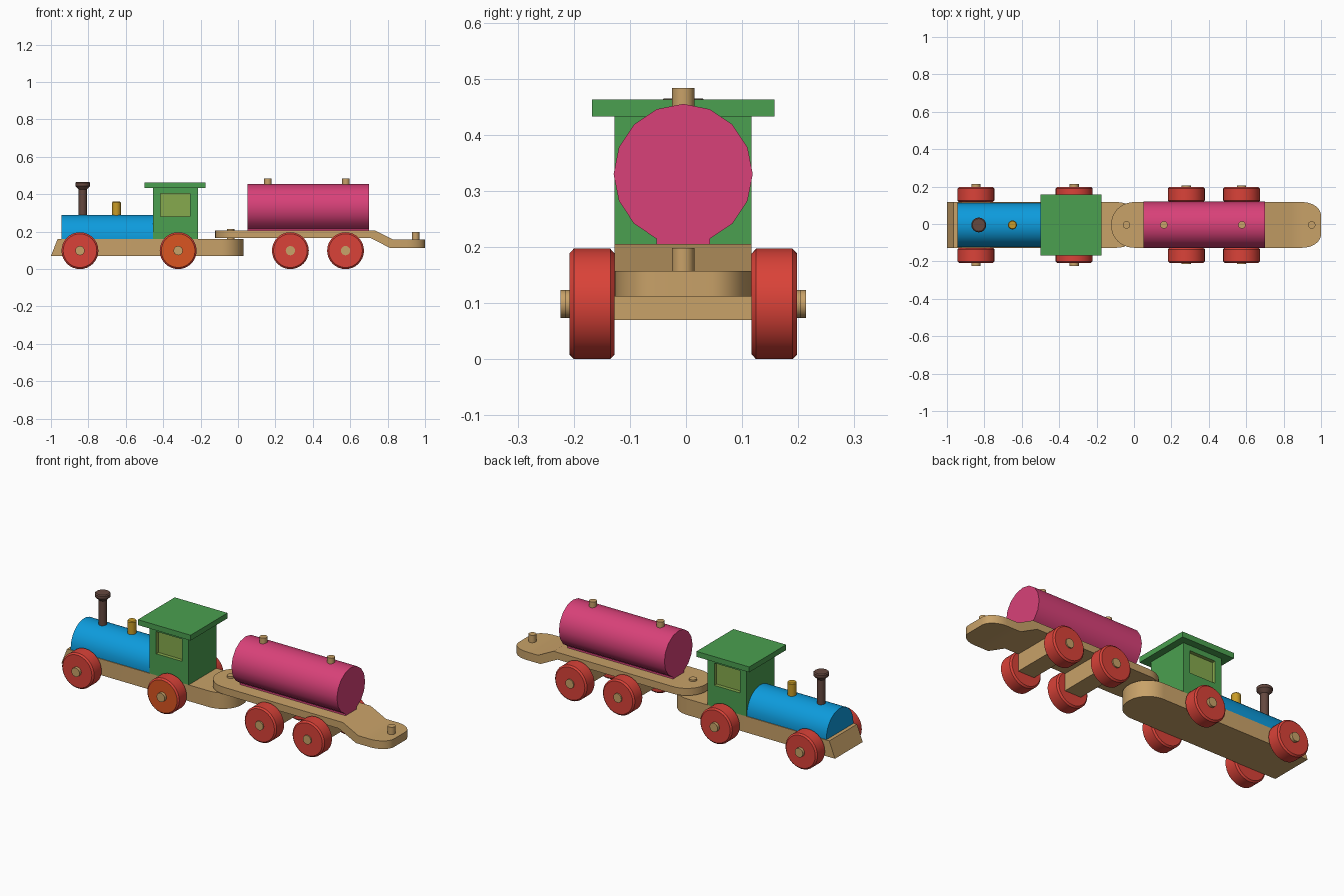
import bpy, bmesh
from math import sin, cos, pi, radians
from mathutils import Matrix, Vector

if "Cube" in bpy.data.objects:
    bpy.data.objects.remove(bpy.data.objects["Cube"], do_unlink=True)

YC = -0.005  # centre line of the train


def material(name, *rgb):
    m = bpy.data.materials.new(name)
    m.use_nodes = True
    m.diffuse_color = (*rgb, 1)
    m.node_tree.nodes["Principled BSDF"].inputs["Base Color"].default_value = (*rgb, 1)
    return m


wood = material("pale wood", 0.58, 0.36, 0.14)
red = material("wheel red", 0.70, 0.055, 0.04)
orange = material("orange red", 0.70, 0.09, 0.015)
blue = material("boiler blue", 0.004, 0.33, 0.72)
pink = material("tank pink", 0.69, 0.053, 0.19)
green = material("cab green", 0.07, 0.35, 0.08)
olive = material("window olive", 0.24, 0.40, 0.075)
brown = material("chimney brown", 0.13, 0.065, 0.05)
gold = material("dome gold", 0.58, 0.33, 0.02)


def finish(name, bm, *mats):
    bmesh.ops.recalc_face_normals(bm, faces=bm.faces)
    mesh = bpy.data.meshes.new(name)
    bm.to_mesh(mesh)
    bm.free()
    for m in mats:
        mesh.materials.append(m)
    ob = bpy.data.objects.new(name, mesh)
    bpy.context.collection.objects.link(ob)
    bpy.ops.object.select_all(action='DESELECT')
    ob.select_set(True)
    bpy.context.view_layer.objects.active = ob
    bpy.ops.object.shade_smooth_by_angle(angle=radians(35))
    return ob


def skin(bm, rings):
    """Join equal rings of points into a closed solid with flat ends."""
    rows = [[bm.verts.new(p) for p in ring] for ring in rings]
    n = len(rows[0])
    for a, b in zip(rows, rows[1:]):
        for i in range(n):
            j = (i + 1) % n
            bm.faces.new((a[i], a[j], b[j], b[i]))
    bm.faces.new(rows[0])
    bm.faces.new(rows[-1])


def turned(name, mat, profile, loc, axis='Z', sides=24):
    """Lathe a (radius, height) profile along Z or Y."""
    bm = bmesh.new()
    skin(bm, [[(r * cos(2 * pi * i / sides), r * sin(2 * pi * i / sides), h)
               for i in range(sides)] for r, h in profile])
    turn = Matrix.Rotation(pi / 2, 4, 'X') if axis == 'Y' else Matrix()
    bm.transform(Matrix.Translation(loc) @ turn)
    return finish(name, bm, mat)


def peg(name, mat, x, z0, z1, r):
    return turned(name, mat, [(r, z0), (r, z1)], (x, YC, 0), sides=16)


def box(name, mat, x0, x1, half, z0, z1):
    bm = bmesh.new()
    skin(bm, [[(x, YC - half, z0), (x, YC + half, z0), (x, YC + half, z1), (x, YC - half, z1)]
              for x in (x0, x1)])
    return finish(name, bm, mat)


def extruded(name, mat, section, x0, x1):
    bm = bmesh.new()
    skin(bm, [[(x, YC + y, z) for y, z in section] for x in (x0, x1)])
    return finish(name, bm, mat)


def plank(name, stations):
    """Wooden board from (bottom x, top x, half width, bottom z, top z) stations."""
    bm = bmesh.new()
    skin(bm, [[(xb, YC - w, zb), (xb, YC + w, zb), (xt, YC + w, zt), (xt, YC - w, zt)]
              for xb, xt, w, zb, zt in stations])
    return finish(name, bm, wood)


def round_end(x, depth, half, core, zb, zt, steps=10):
    """Stations that round a board off, ending 'depth' beyond x."""
    out = []
    for i in range(steps + 1):
        a = pi / 2 * i / steps
        px = x + depth * sin(a)
        out.append((px, px, core + (half - core) * cos(a), zb, zt))
    return out


HALF = 0.122

# Engine chassis with slanted nose and rounded tail
plank("engine_chassis", [(-1.0, -0.965, HALF, 0.07, 0.16)]
      + round_end(-0.09, 0.12, HALF, 0.006, 0.07, 0.16))

# Wagon deck: rounded front, step down to a rounded coupling tongue
plank("wagon_deck", round_end(0.0, -0.122, HALF, 0.006, 0.165, 0.205)[::-1]
      + [(0.71, 0.735, HALF, 0.165, 0.205), (0.815, 0.83, HALF, 0.112, 0.157)]
      + round_end(0.9, 0.1, HALF, 0.05, 0.112, 0.157))
for i, x in enumerate((0.28, 0.575)):
    box(f"axle_block_{i + 1}", wood, x - 0.05, x + 0.05, HALF, 0.07, 0.166)

# Half-round boiler, chimney and dome
arc = [(0.118 * cos(pi * i / 16), 0.17 + 0.12 * sin(pi * i / 16)) for i in range(17)]
extruded("boiler", blue, [(0.118, 0.158)] + arc + [(-0.118, 0.158)], -0.945, -0.455)
turned("chimney", brown, [(0.022, 0.28), (0.022, 0.425), (0.04, 0.445), (0.04, 0.46), (0.034, 0.465)],
       (-0.83, YC, 0), sides=16)
turned("steam_dome", gold, [(0.024, 0.28), (0.024, 0.355), (0.02, 0.36)], (-0.65, YC, 0), sides=16)

# Cab with a recessed window on each side
bm = bmesh.new()
skin(bm, [[(x, YC - HALF, 0.158), (x, YC + HALF, 0.158), (x, YC + HALF, 0.435), (x, YC - HALF, 0.435)]
          for x in (-0.455, -0.215)])
bmesh.ops.recalc_face_normals(bm, faces=bm.faces)
for side in [f for f in bm.faces if abs(f.normal.y) > 0.9]:
    inward = -side.normal.copy()
    mid = side.calc_center_median()
    bmesh.ops.inset_individual(bm, faces=[side], thickness=0.03)
    for v in side.verts:
        v.co.x = -0.415 if v.co.x < mid.x else -0.257
        v.co.z = 0.28 if v.co.z < mid.z else 0.404
    pane = bmesh.ops.extrude_discrete_faces(bm, faces=[side])["faces"][0]
    bmesh.ops.translate(bm, verts=pane.verts, vec=inward * 0.02)
    rim = list(pane.verts)
    # extruding a lone face leaves open jambs: wall them where needed
    pane.material_index = 1
    for v in rim:
        for f in v.link_faces:
            f.material_index = 1
finish("cab", bm, green, olive)
box("cab_roof", green, -0.5, -0.175, 0.1625, 0.433, 0.463)

# Sixteen-sided tank resting on a narrow saddle
ring = [(0.124 * sin(2 * pi * i / 16), 0.33 + 0.125 * cos(2 * pi * i / 16)) for i in range(16)]
ring[8:9] = [(0.048, 0.204), (-0.048, 0.204)]
extruded("tank", pink, ring, 0.05, 0.70)

# Pegs on the tank and couplings
peg("tank_peg_front", wood, 0.16, 0.43, 0.483, 0.02)
peg("tank_peg_rear", wood, 0.577, 0.43, 0.483, 0.02)
peg("coupling_peg", wood, -0.04, 0.15, 0.215, 0.02)
peg("tail_peg", wood, 0.95, 0.14, 0.198, 0.02)

# Axles and chamfered wheels
rim_profile = [(0.09, 0.122), (0.0985, 0.13), (0.0985, 0.195), (0.09, 0.203)]
for i, (x, reach) in enumerate([(-0.845, 0.219), (-0.32, 0.219), (0.28, 0.21), (0.575, 0.21)]):
    turned(f"axle_{i + 1}", wood, [(0.025, -reach), (0.025, reach)], (x, YC, 0.0985), 'Y', 16)
    for label, s in (("right", 1), ("left", -1)):
        wheel = turned(f"wheel_{label}_{i + 1}", red, [(r, h * s) for r, h in rim_profile],
                       (x, YC, 0.0985), 'Y', 32)
        if i == 1 and s == 1:  # one painted wheel disc
            wheel.data.materials.append(orange)
            for p in wheel.data.polygons:
                if p.normal.y < -0.9:
                    p.material_index = 1
